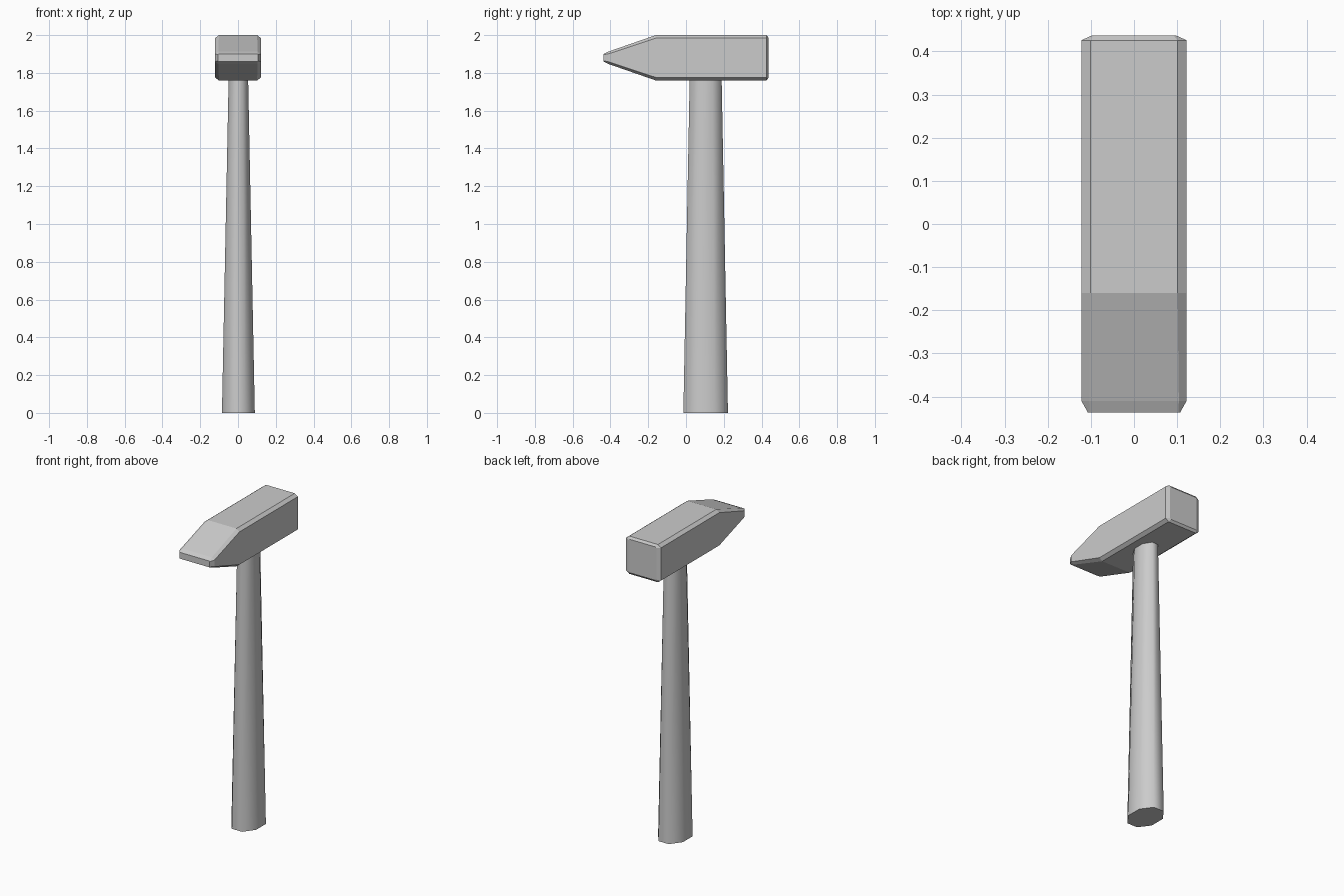
import bpy, bmesh
from math import sin, cos, pi, radians

cube = bpy.data.objects.get("Cube")
if cube:
    bpy.data.objects.remove(cube)

grey = bpy.data.materials.new("plain grey")
grey.use_nodes = True
grey.diffuse_color = (0.6, 0.6, 0.6, 1)
grey.node_tree.nodes["Principled BSDF"].inputs["Base Color"].default_value = (0.6, 0.6, 0.6, 1)


def loft(name, rings):
    """Skin a row of equal-sized point rings and cap both ends."""
    bm = bmesh.new()
    loops = [[bm.verts.new(p) for p in ring] for ring in rings]
    n = len(loops[0])
    for a, b in zip(loops, loops[1:]):
        for i in range(n):
            j = (i + 1) % n
            bm.faces.new((a[i], a[j], b[j], b[i]))
    bm.faces.new(loops[0])
    bm.faces.new(loops[-1])
    bmesh.ops.recalc_face_normals(bm, faces=bm.faces)
    mesh = bpy.data.meshes.new(name)
    bm.to_mesh(mesh)
    bm.free()
    mesh.materials.append(grey)
    obj = bpy.data.objects.new(name, mesh)
    bpy.context.collection.objects.link(obj)
    return obj


def head_section(y, half_width, low, high, cut_x, cut_z):
    """Rectangle across the head with its four corners chamfered."""
    w, v = half_width, half_width - cut_x
    return [(-v, y, low), (v, y, low), (w, y, low + cut_z), (w, y, high - cut_z),
            (v, y, high), (-v, y, high), (-w, y, high - cut_z), (-w, y, low + cut_z)]


def handle_section(z, half_x, half_y, centre_x, centre_y):
    """Eight-sided oval with flats facing front, back and sides."""
    flat = cos(pi / 8)
    angles = [pi / 8 + i * pi / 4 for i in range(8)]
    return [(centre_x + half_x * cos(a) / flat, centre_y + half_y * sin(a) / flat, z)
            for a in angles]


# Head: wedge tip at the front, square striking face at the back
loft("hammer_head", [
    head_section(-0.437, 0.107, 1.86, 1.90, 0.004, 0.004),
    head_section(-0.41, 0.122, 1.847, 1.913, 0.018, 0.012),
    head_section(-0.16, 0.122, 1.76, 2.0, 0.021, 0.016),
    head_section(0.426, 0.122, 1.76, 2.0, 0.021, 0.016),
    head_section(0.437, 0.098, 1.774, 1.986, 0.006, 0.006),
])

# Handle: tapers upward into the head
handle = loft("handle", [
    handle_section(0, 0.087, 0.118, 0.002, 0.104),
    handle_section(1.8, 0.051, 0.084, 0.002, 0.104),
])
bpy.ops.object.select_all(action='DESELECT')
handle.select_set(True)
bpy.context.view_layer.objects.active = handle
bpy.ops.object.shade_smooth_by_angle(angle=radians(60))
